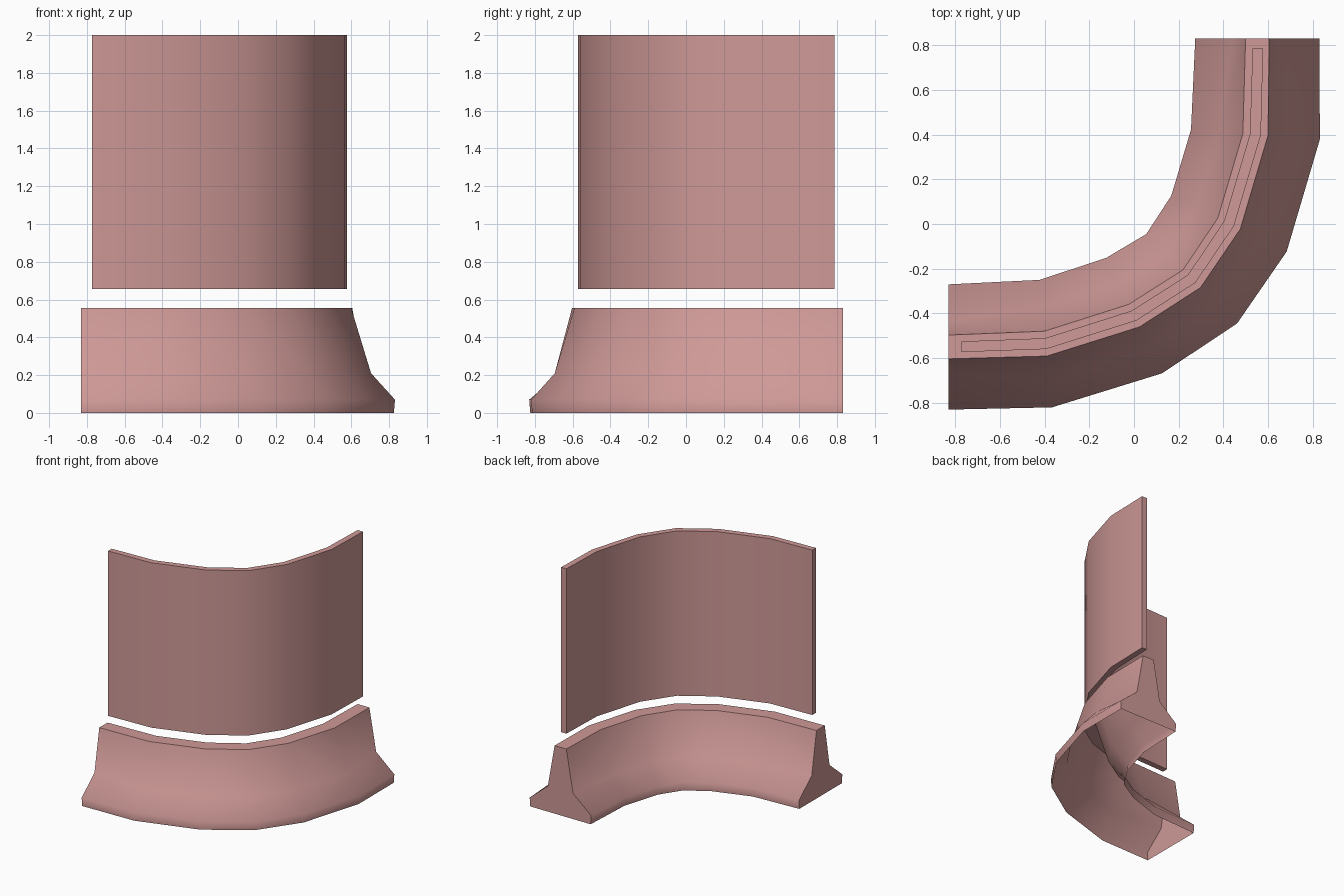
import bpy, bmesh, math

if "Cube" in bpy.data.objects:
    bpy.data.objects.remove(bpy.data.objects["Cube"])

# Stations along the bend: centre x, centre y, half-width vector x, y
STATIONS = [
    (0.552, 0.83, 0.278, 0.0), (0.543, 0.40, 0.288, -0.022),
    (0.425, 0.002, 0.258, -0.125), (0.258, -0.245, 0.203, -0.20),
    (0.0, -0.41, 0.125, -0.258), (-0.395, -0.535, 0.028, -0.285),
    (-0.83, -0.55, 0.0, -0.28),
]
PANEL_STATIONS = ([(0.554, 0.785, 0.278, 0.0)] + STATIONS[1:-1]
                  + [(-0.772, -0.549, 0.0, -0.28)])

mat = bpy.data.materials.new("pink")
mat.diffuse_color = (0.62, 0.32, 0.31, 1)
mat.use_nodes = True
mat.node_tree.nodes["Principled BSDF"].inputs["Base Color"].default_value = mat.diffuse_color


def sweep(name, stations, half, half_end, open_bottom):
    """Sweep a mirrored half profile (u, z), listed bottom to top, along the stations."""
    bm = bmesh.new()
    rings = []
    for i, (cx, cy, hx, hy) in enumerate(stations):
        h = half_end if i in (0, len(stations) - 1) else half
        prof = h + [(-u, z) for u, z in reversed(h)]
        rings.append([bm.verts.new((cx + u * hx, cy + u * hy, z)) for u, z in prof])
    n = len(rings[0])
    for a, b in zip(rings, rings[1:]):
        for j in range(n - 1 if open_bottom else n):
            k = (j + 1) % n
            bm.faces.new((a[j], b[j], b[k], a[k]))
    bm.faces.new(rings[0])
    bm.faces.new(rings[-1][::-1])
    bmesh.ops.recalc_face_normals(bm, faces=bm.faces[:])
    me = bpy.data.meshes.new(name)
    bm.to_mesh(me)
    bm.free()
    ob = bpy.data.objects.new(name, me)
    bpy.context.collection.objects.link(ob)
    me.materials.append(mat)
    bpy.ops.object.select_all(action='DESELECT')
    ob.select_set(True)
    bpy.context.view_layer.objects.active = ob
    bpy.ops.object.shade_smooth_by_angle(angle=math.radians(60))
    return ob


# Barrier base: hollow underneath, narrower waist at its end caps
base = [(0.98, 0.0), (1.0, 0.07), (0.56, 0.21), (0.195, 0.555)]
base_end = [(0.98, 0.0), (1.0, 0.07), (0.41, 0.21), (0.19, 0.555)]
sweep("barrier_base", STATIONS, base, base_end, True)

# Thin upright panel floating above the base
panel = [(0.085, 0.655), (0.085, 2.0)]
sweep("upper_panel", PANEL_STATIONS, panel, panel, False)
